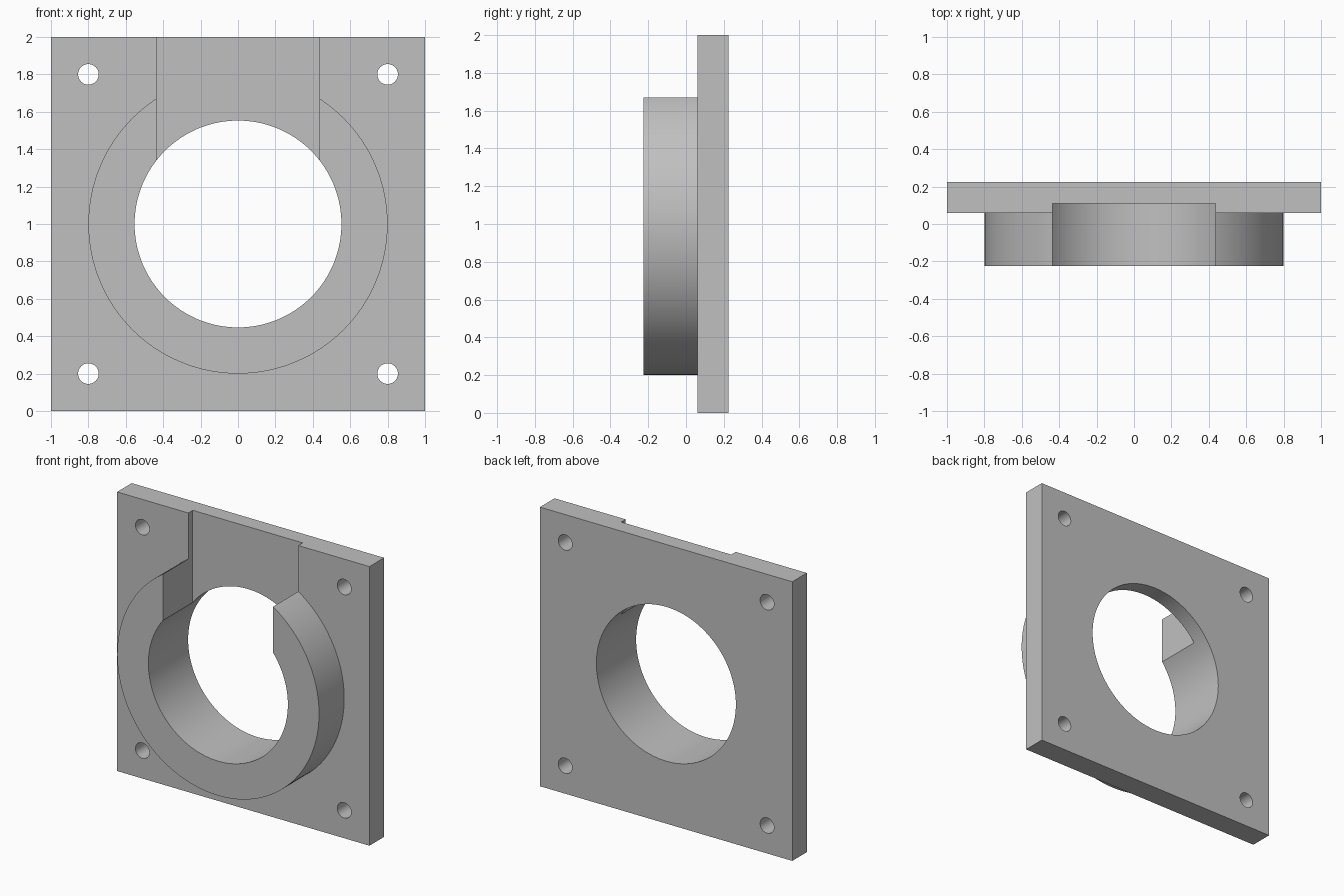
import bpy
import math

default = bpy.data.objects.get("Cube")
if default:
    bpy.data.objects.remove(default, do_unlink=True)

BACK, PLATE_FRONT, FRONT = 0.225, 0.06, -0.225

grey = bpy.data.materials.new("light_grey")
grey.use_nodes = True
grey.diffuse_color = (0.53, 0.53, 0.53, 1)
grey.node_tree.nodes["Principled BSDF"].inputs["Base Color"].default_value = grey.diffuse_color


def box(name, x, y0, y1, z0, z1):
    bpy.ops.mesh.primitive_cube_add(size=1, location=(0, (y0 + y1) / 2, (z0 + z1) / 2))
    ob = bpy.context.object
    ob.name = name
    ob.scale = (2 * x, y1 - y0, z1 - z0)
    bpy.ops.object.transform_apply(location=True, rotation=True, scale=True)
    return ob


def cylinder(name, radius, y0, y1, x=0, z=1, sides=128):
    bpy.ops.mesh.primitive_cylinder_add(
        vertices=sides, radius=radius, depth=y1 - y0,
        location=(x, (y0 + y1) / 2, z), rotation=(math.pi / 2, 0, 0))
    ob = bpy.context.object
    ob.name = name
    bpy.ops.object.transform_apply(location=True, rotation=True, scale=True)
    return ob


def combine(target, tool, operation):
    mod = target.modifiers.new(tool.name, "BOOLEAN")
    mod.operation, mod.solver, mod.object = operation, "EXACT", tool
    bpy.context.view_layer.objects.active = target
    bpy.ops.object.modifier_apply(modifier=mod.name)
    bpy.data.objects.remove(tool, do_unlink=True)


# Square mounting plate with a raised round collar
flange = box("flange_plate", 1, PLATE_FRONT, BACK, 0, 2)
combine(flange, cylinder("collar", 0.8, FRONT, PLATE_FRONT + 0.08), "UNION")

# Central bore
combine(flange, cylinder("bore_cutter", 0.553, -0.5, 0.5), "DIFFERENCE")

# Open slot through the collar, recessed into the plate
combine(flange, box("slot_cutter", 0.436, -0.5, 0.11, 1, 2.2), "DIFFERENCE")

# Corner bolt holes
for x in (-0.8, 0.8):
    for z in (0.2, 1.8):
        combine(flange, cylinder("bolt_cutter", 0.055, -0.5, 0.5, x, z, 48), "DIFFERENCE")

flange.data.materials.clear()
flange.data.materials.append(grey)
bpy.ops.object.select_all(action="DESELECT")
flange.select_set(True)
bpy.context.view_layer.objects.active = flange
bpy.ops.object.shade_smooth_by_angle(angle=math.radians(30))
